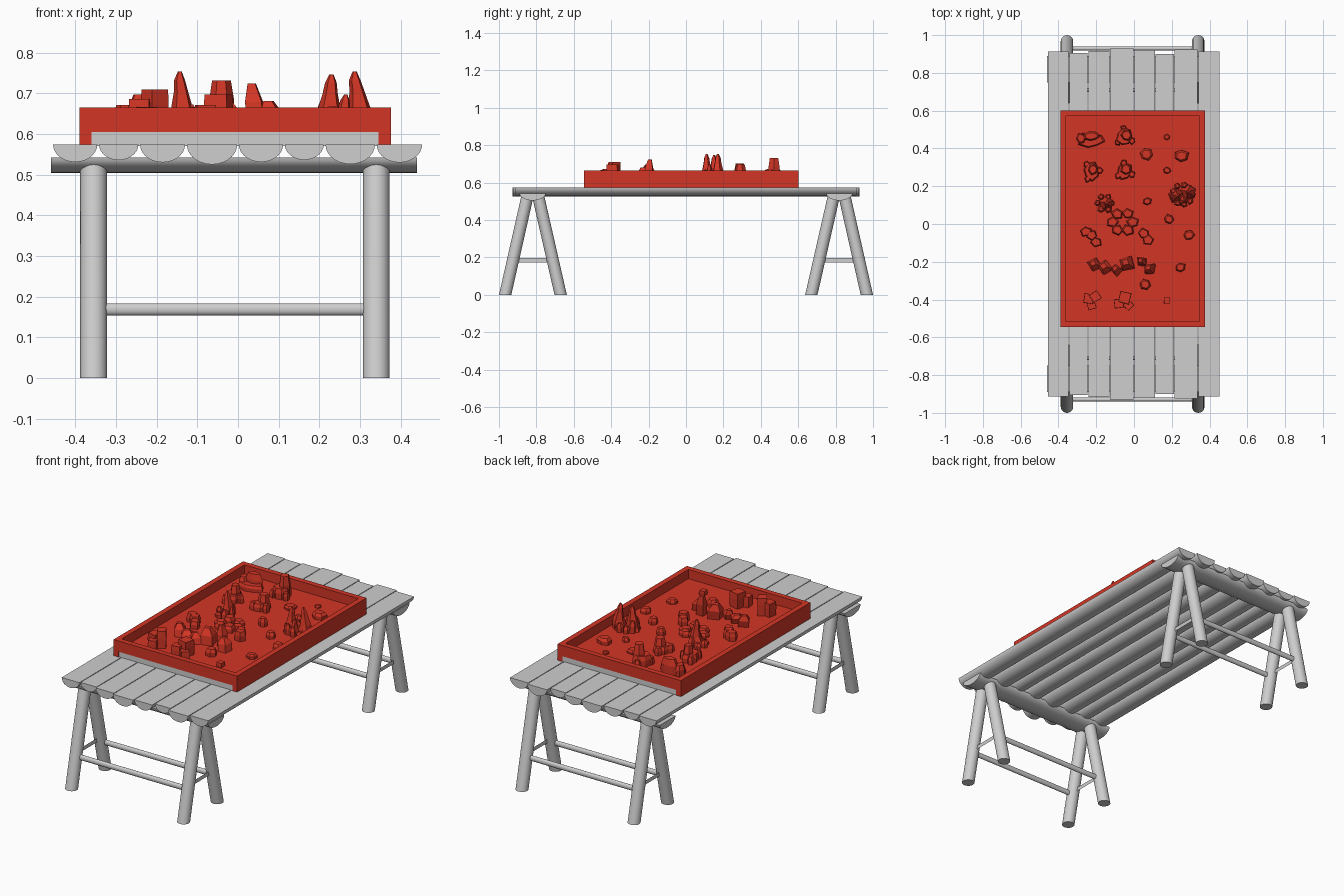
import bpy, bmesh, math, random
from mathutils import Vector

if "Cube" in bpy.data.objects:
    bpy.data.objects.remove(bpy.data.objects["Cube"])
rng = random.Random(4)


def material(name, rgb):
    m = bpy.data.materials.new(name)
    m.use_nodes = True
    m.diffuse_color = (*rgb, 1)
    m.node_tree.nodes["Principled BSDF"].inputs["Base Color"].default_value = (*rgb, 1)
    return m


grey = material("pale_grey", (0.62, 0.62, 0.62))
red = material("brick_red", (0.65, 0.036, 0.018))


def finish(bm, name, mat, smooth=False):
    bmesh.ops.recalc_face_normals(bm, faces=bm.faces)
    mesh = bpy.data.meshes.new(name)
    bm.to_mesh(mesh)
    bm.free()
    mesh.materials.append(mat)
    ob = bpy.data.objects.new(name, mesh)
    bpy.context.collection.objects.link(ob)
    if smooth:
        bpy.ops.object.select_all(action="DESELECT")
        ob.select_set(True)
        bpy.context.view_layer.objects.active = ob
        bpy.ops.object.shade_smooth_by_angle(angle=math.radians(40))
    return ob


def loft(bm, rings):
    """Skin a stack of equal rings and cap both ends."""
    loops = [[bm.verts.new(p) for p in r] for r in rings]
    n = len(loops[0])
    for a, b in zip(loops, loops[1:]):
        for i in range(n):
            j = (i + 1) % n
            bm.faces.new((a[i], a[j], b[j], b[i]))
    bm.faces.new(loops[0])
    bm.faces.new(loops[-1])


def ring(c, u, v, n, turn=0.0):
    """Ellipse around c with half axes u and v."""
    angles = [turn + math.tau * i / n for i in range(n)]
    return [Vector(c) + Vector(u) * math.cos(a) + Vector(v) * math.sin(a) for a in angles]


def pole(name, a, b, u, v):
    bm = bmesh.new()
    loft(bm, [ring(a, u, v, 20), ring(b, u, v, 20)])
    finish(bm, name, grey, True)


def half_log(name, a, b, side, depth):
    """Split log, flat face up, from a to b."""
    bm = bmesh.new()
    down = Vector((0, 0, -depth))
    angles = [math.pi * i / 14 for i in range(15)]
    loft(bm, [[Vector(c) + Vector(side) * math.cos(t) + down * math.sin(t) for t in angles]
              for c in (a, b)])
    finish(bm, name, grey, True)


def box(name, x0, x1, y0, y1, z0, z1, mat):
    bm = bmesh.new()
    loft(bm, [[(x0, y0, z), (x1, y0, z), (x1, y1, z), (x0, y1, z)] for z in (z0, z1)])
    finish(bm, name, mat)


# Table top of split logs
TOP = 0.575
edges = [-0.457, -0.344, -0.243, -0.128, 0, 0.113, 0.213, 0.339, 0.455]
ends = [0.912, 0.905, 0.915, 0.928, 0.92, 0.9, 0.925, 0.912]
for i, end in enumerate(ends):
    x0, x1 = edges[i] + 0.002, edges[i + 1] - 0.002
    half_log(f"plank_{i + 1}", ((x0 + x1) / 2, -end, TOP), ((x0 + x1) / 2, end, TOP),
             ((x1 - x0) / 2, 0, 0), 0.4 * (x1 - x0))

# Trestles: bearer, splayed legs and rails
for s, end in ((-1, "front"), (1, "back")):
    half_log(f"{end}_bearer", (-0.46, s * 0.82, 0.543), (0.44, s * 0.82, 0.543),
             (0, 0.07, 0), 0.038)
    for x, side in ((-0.355, "right"), (0.34, "left")):
        for foot, head, place in ((0.967, 0.848, "outer"), (0.67, 0.79, "inner")):
            pole(f"{end}_{side}_{place}_leg", (x, s * foot, 0), (x, s * head, 0.527),
                 (0.033, 0, 0), (0, 0.033, 0))
        pole(f"{end}_{side}_short_rail", (x, s * 0.72, 0.185), (x, s * 0.92, 0.185),
             (0, 0, 0.011), (0, 0.011, 0))
    for y, place in ((0.929, "outer"), (0.709, "inner")):
        pole(f"{end}_{place}_long_rail", (-0.35, s * y, 0.169), (0.335, s * y, 0.169),
             (0, 0, 0.015), (0, 0.011, 0))

# Tray on its base board
L, R, F, B = -0.39, 0.376, -0.545, 0.602
RIM, FLOOR, T = 0.665, 0.613, 0.03
box("base_board", L + T, R - T, F + 0.003, B - 0.003, TOP - 0.004, 0.605, grey)
box("tray_floor", L + T, R - T, F + T, B - T, 0.605, FLOOR, red)
box("tray_right_wall", L, L + T, F, B, TOP, RIM, red)
box("tray_left_wall", R - T, R, F, B, TOP, RIM, red)
box("tray_front_wall", L + T, R - T, F, F + T, 0.605, RIM, red)
box("tray_back_wall", L + T, R - T, B - T, B, 0.605, RIM, red)


def stone(bm, x, y, rx, ry, top, sides=6, taper=0.7, lean=(0, 0), rough=0.14):
    """Faceted stone on the tray floor: base, shoulder and top rings."""
    turn = rng.uniform(0, math.tau)
    wobble = [rng.uniform(1 - rough, 1 + rough) for _ in range(sides)]
    rings = []
    for f, w in ((0, 0.95), (0.6, 1.0), (1, taper)):
        c = Vector((x + lean[0] * f, y + lean[1] * f, FLOOR - 0.003 + f * (top - FLOOR)))
        pts = ring(c, (rx * w, 0, 0), (0, ry * w, 0), sides, turn)
        rings.append([c + (p - c) * k for p, k in zip(pts, wobble)])
    loft(bm, rings)


def spire(bm, x, y, r, top, lean, hook=0.0):
    """Tapering pinnacle, bent towards its tip."""
    rings = []
    for f, w in ((0, 1.2), (0.35, 0.85), (0.65, 0.55), (0.85, 0.42), (1, 0.15)):
        bend = lean * f + hook * math.sin(f * math.pi * 1.5)
        c = (x + bend, y, FLOOR - 0.003 + f * (top - FLOOR))
        rings.append(ring(c, (r * w, 0, 0), (0, r * w, 0), 5, 0.4))
    loft(bm, rings)


# Lone pebbles
pebbles = [(0.25, 0.36, 0.04, 0.65), (0.065, 0.37, 0.038, 0.635), (0.175, 0.46, 0.017, 0.63),
           (0.175, 0.285, 0.02, 0.64), (0.29, -0.06, 0.03, 0.645), (0.06, -0.32, 0.03, 0.655),
           (0.245, -0.23, 0.03, 0.64), (0.185, 0.025, 0.028, 0.65), (0.07, 0.12, 0.024, 0.66)]
bm = bmesh.new()
for x, y, r, top in pebbles:
    stone(bm, x, y, r, r * 0.9, top)
finish(bm, "pebbles", red)

# Stacked boulders: wide foot, smaller crown, a few chips round them
stacks = [(-0.05, 0.46, 0.045, 0.735), (-0.225, 0.28, 0.045, 0.705), (-0.05, 0.28, 0.042, 0.70)]
bm = bmesh.new()
for x, y, r, top in stacks:
    stone(bm, x, y, r, r * 1.1, FLOOR + 0.5 * (top - FLOOR), 7, 0.85)
    stone(bm, x + 0.008, y + 0.01, r * 0.65, r * 0.7, top, 6, 0.75)
    for k in range(3):
        a = 2.1 * k + x * 9
        stone(bm, x + r * math.cos(a), y + r * math.sin(a), 0.018, 0.02, FLOOR + 0.045, 5)
finish(bm, "stacked_boulders", red)

# Long mound and low pentagon cluster
bm = bmesh.new()
stone(bm, -0.23, 0.445, 0.07, 0.04, 0.65, 8, 0.85)
stone(bm, -0.225, 0.465, 0.045, 0.026, 0.70, 7, 0.7)
stone(bm, -0.28, 0.455, 0.025, 0.03, 0.675, 6)
finish(bm, "long_mound", red)
bm = bmesh.new()
for k in range(6):
    a = math.tau * k / 6
    stone(bm, -0.06 + 0.055 * math.cos(a), 0.01 + 0.05 * math.sin(a), 0.033, 0.03,
          0.64 + 0.006 * (k % 3), 5, 0.75)
for x, y in ((-0.255, -0.04), (-0.225, -0.06), (-0.2, -0.095), (0.05, -0.05), (0.075, -0.085)):
    stone(bm, x, y, 0.032, 0.028, rng.uniform(0.64, 0.668), 5, 0.8)
finish(bm, "low_clusters", red)

# Pinnacle groups ringed with small stones
bm = bmesh.new()
spire(bm, -0.15, 0.11, 0.034, 0.757, 0.015, 0.008)
spire(bm, 0.222, 0.15, 0.036, 0.75, 0.008)
spire(bm, 0.285, 0.17, 0.036, 0.757, 0.012, 0.01)
spire(bm, 0.255, 0.125, 0.028, 0.7, 0.01)
for cx, cy, reach, count in ((-0.155, 0.11, 0.038, 6), (0.257, 0.155, 0.052, 9)):
    for k in range(count):
        a = math.tau * k / count
        stone(bm, cx + reach * math.cos(a), cy + reach * math.sin(a), 0.018, 0.018,
              rng.uniform(0.64, 0.68), 5, 0.5)
finish(bm, "pinnacles", red)

# Row of leaning shards
shards = [(-0.205, -0.22, 0.035, 0.68), (-0.15, -0.235, 0.04, 0.665), (-0.09, -0.245, 0.035, 0.67),
          (-0.035, -0.215, 0.045, 0.70), (0.045, -0.205, 0.033, 0.728), (0.085, -0.245, 0.038, 0.685)]
bm = bmesh.new()
for x, y, r, top in shards:
    stone(bm, x, y, r, r * 0.9, top, 4, 0.45, (-0.012, 0.012), 0.2)
finish(bm, "shard_row", red)

# Blocky stones
bm = bmesh.new()
for x, y, r, top in ((-0.24, -0.395, 0.036, 0.69), (-0.205, -0.385, 0.034, 0.713),
                     (-0.225, -0.43, 0.03, 0.67), (-0.05, -0.39, 0.042, 0.70),
                     (-0.08, -0.42, 0.034, 0.675), (-0.03, -0.43, 0.03, 0.66),
                     (0.175, -0.405, 0.022, 0.64)):
    stone(bm, x, y, r, r, top, 4, 0.95, rough=0.06)
finish(bm, "block_stones", red)
